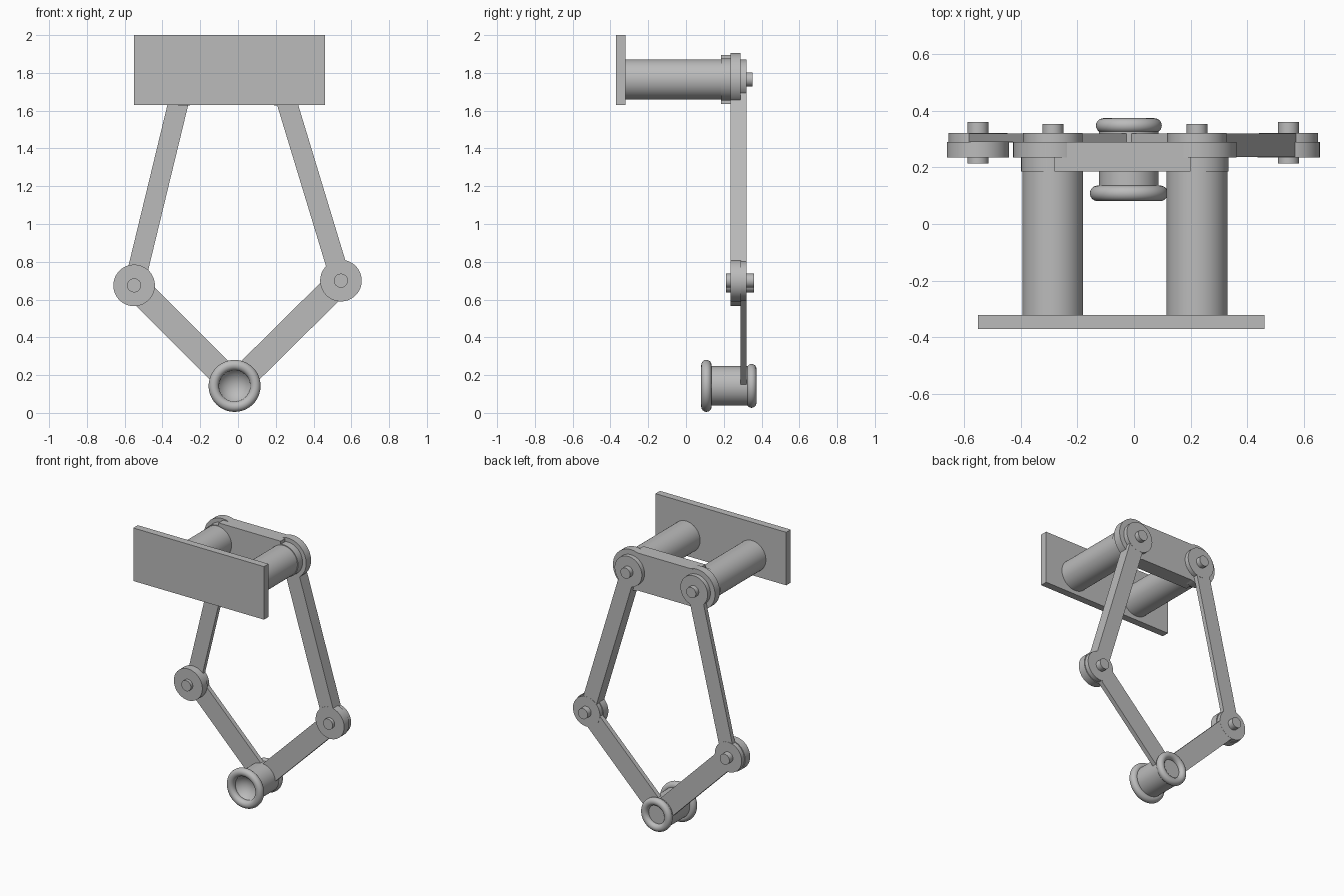
import bpy, bmesh, math
from mathutils import Matrix, Vector

cube = bpy.data.objects.get("Cube")
if cube:
    bpy.data.objects.remove(cube, do_unlink=True)

GREY = (0.5, 0.5, 0.5, 1)
grey = bpy.data.materials.new("plain grey")
grey.use_nodes = True
grey.diffuse_color = GREY
grey.node_tree.nodes["Principled BSDF"].inputs["Base Color"].default_value = GREY


def finish(name, smooth=True):
    ob = bpy.context.object
    ob.name = name
    ob.data.materials.append(grey)
    if smooth:
        bpy.ops.object.shade_smooth_by_angle(angle=math.radians(35))
    return ob


def cylinder(name, centre, r, y0, y1):
    """Round part whose axis runs front to back."""
    x, z = centre
    bpy.ops.mesh.primitive_cylinder_add(vertices=64, radius=r, depth=y1 - y0,
                                        location=(x, (y0 + y1) / 2, z),
                                        rotation=(math.pi / 2, 0, 0))
    return finish(name)


def box(name, centre, size, turn=0):
    bpy.ops.mesh.primitive_cube_add(size=1, location=centre, rotation=(0, turn, 0))
    ob = finish(name, smooth=False)
    ob.scale = size
    return ob


def link(name, a, b, width, y0, y1):
    """Straight bar between two pivots in the x-z plane."""
    dx, dz = b[0] - a[0], b[1] - a[1]
    mid = ((a[0] + b[0]) / 2, (y0 + y1) / 2, (a[1] + b[1]) / 2)
    box(name, mid, (math.hypot(dx, dz), y1 - y0, width), -math.atan2(dz, dx))


def ring(name, centre, y, major, minor):
    bpy.ops.mesh.primitive_torus_add(major_segments=64, minor_segments=24,
                                     major_radius=major, minor_radius=minor,
                                     location=(centre[0], y, centre[1]),
                                     rotation=(math.pi / 2, 0, 0))
    finish(name)


def lathe(name, centre, profile):
    """Spin (radius, y) points about a front-to-back axis."""
    bm = bmesh.new()
    verts = [bm.verts.new((r, y, 0)) for r, y in profile]
    edges = [bm.edges.new(pair) for pair in zip(verts, verts[1:])]
    bmesh.ops.spin(bm, geom=verts + edges, axis=(0, 1, 0), cent=(0, 0, 0),
                   angle=2 * math.pi, steps=64, use_duplicate=False)
    bmesh.ops.remove_doubles(bm, verts=bm.verts, dist=0.0005)
    bmesh.ops.recalc_face_normals(bm, faces=bm.faces)
    mesh = bpy.data.meshes.new(name)
    bm.to_mesh(mesh)
    bm.free()
    ob = bpy.data.objects.new(name, mesh)
    ob.location = (centre[0], 0, centre[1])
    bpy.context.collection.objects.link(ob)
    bpy.ops.object.select_all(action='DESELECT')
    ob.select_set(True)
    bpy.context.view_layer.objects.active = ob
    finish(name)


# Pivot points (x, z) and the front of the two arms
hub = (-0.018, 0.143)
sides = {
    "right": dict(shoulder=(-0.286, 1.765), elbow=(-0.55, 0.675), arm_front=0.288),
    "left": dict(shoulder=(0.222, 1.765), elbow=(0.545, 0.70), arm_front=0.235),
}
LINK_FRONT, LINK_BACK = 0.288, 0.32

# Mounting plate and the bracket joining the two motors
box("mounting_plate", (-0.045, -0.345, 1.815), (1.01, 0.05, 0.37))
box("motor_bracket", (-0.04, 0.237, 1.765), (0.48, 0.105, 0.262))

for side, s in sides.items():
    shoulder, elbow = s["shoulder"], s["elbow"]
    # Motor, its flange and the shoulder joint
    cylinder(side + "_motor", shoulder, 0.107, -0.33, 0.19)
    cylinder(side + "_motor_flange", shoulder, 0.112, 0.185, 0.24)
    cylinder(side + "_shoulder_disc", shoulder, 0.14, 0.235, 0.289)
    cylinder(side + "_shoulder_cap", shoulder, 0.105, 0.28, LINK_BACK)
    cylinder(side + "_shoulder_pin", shoulder, 0.037, 0.30, 0.353)
    # Elbow joint
    cylinder(side + "_elbow_disc", elbow, 0.11, 0.235, 0.29)
    cylinder(side + "_elbow_cap", elbow, 0.104, 0.28, LINK_BACK)
    cylinder(side + "_elbow_pin", elbow, 0.037, 0.213, 0.36)
    # Upper arm and lower link
    link(side + "_upper_arm", shoulder, elbow, 0.107, s["arm_front"] + 0.001, LINK_BACK - 0.001)
    link(side + "_lower_link", elbow, hub, 0.137, LINK_FRONT, LINK_BACK - 0.0005)

# Spool at the tip, dished at the front, with rounded rims
lathe("tip_spool", hub, [(0, 0.165), (0.03, 0.16), (0.055, 0.148), (0.075, 0.13),
                         (0.09, 0.108), (0.105, 0.108), (0.105, 0.345), (0, 0.345)])
ring("spool_front_rim", hub, 0.108, 0.11, 0.0275)
ring("spool_back_rim", hub, 0.347, 0.09, 0.026)
